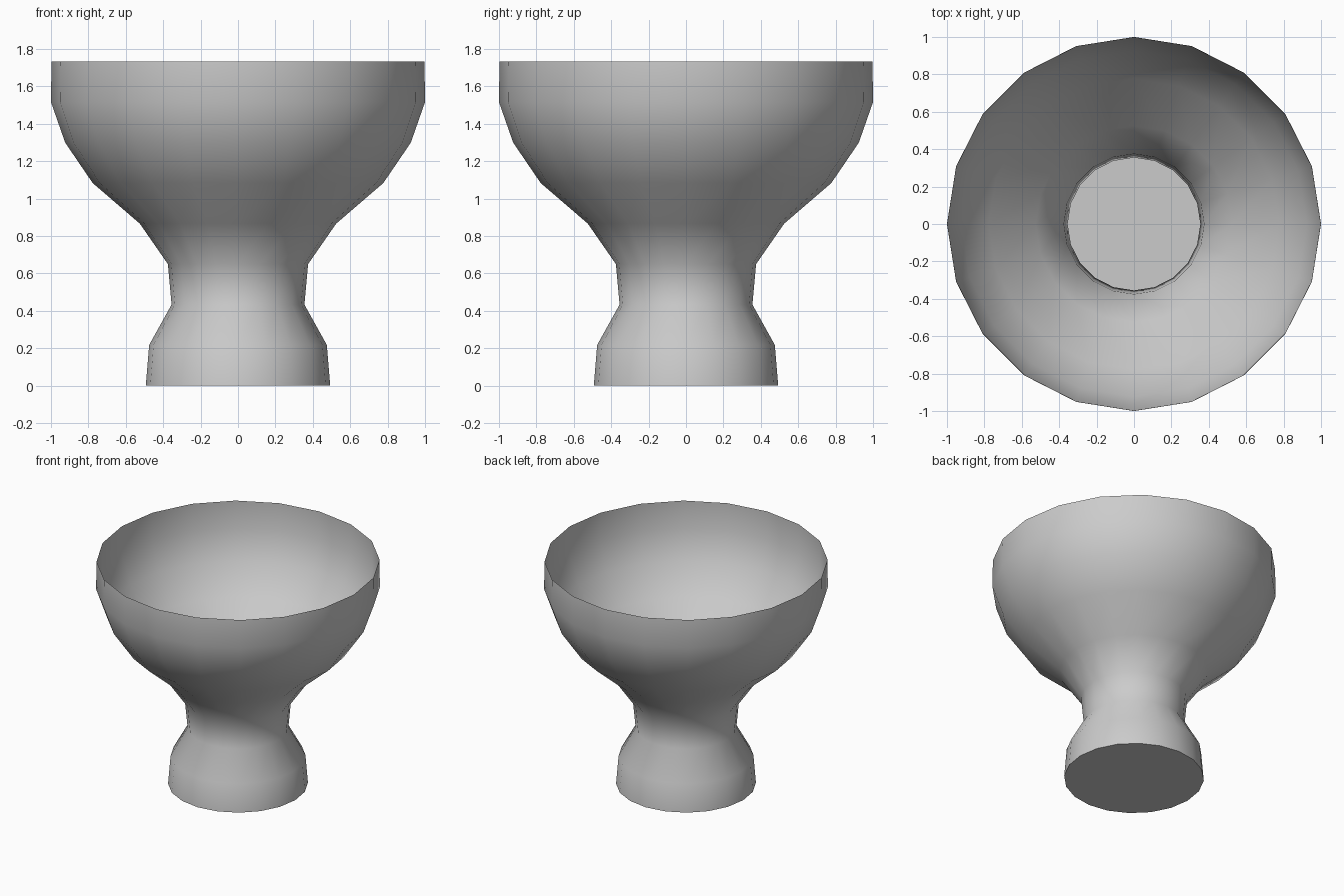
import bpy, bmesh
from math import pi, radians

if "Cube" in bpy.data.objects:
    bpy.data.objects.remove(bpy.data.objects["Cube"])

SIDES = 20


def lathe(name, profile):
    """Revolve (radius, z) points around z; zero radius makes a pole."""
    bm = bmesh.new()
    verts = [bm.verts.new((r, 0, z)) for r, z in profile]
    edges = [bm.edges.new(pair) for pair in zip(verts, verts[1:])]
    bmesh.ops.spin(bm, geom=verts + edges, cent=(0, 0, 0), axis=(0, 0, 1),
                   angle=2 * pi, steps=SIDES, use_duplicate=False)
    bmesh.ops.remove_doubles(bm, verts=bm.verts, dist=1e-4)
    bmesh.ops.dissolve_degenerate(bm, edges=bm.edges, dist=1e-4)
    bmesh.ops.recalc_face_normals(bm, faces=bm.faces)
    # the open shell must face outwards: its base points down
    base = min(bm.faces, key=lambda f: f.calc_center_median().z)
    if base.normal.z > 0:
        bmesh.ops.reverse_faces(bm, faces=bm.faces)
    mesh = bpy.data.meshes.new(name)
    bm.to_mesh(mesh)
    bm.free()
    obj = bpy.data.objects.new(name, mesh)
    bpy.context.collection.objects.link(obj)
    bpy.ops.object.select_all(action='DESELECT')
    obj.select_set(True)
    bpy.context.view_layer.objects.active = obj
    bpy.ops.object.shade_smooth_by_angle(angle=radians(60))
    return obj


# Thin open shell: flat base, waisted foot, flared bowl
lathe("goblet", [(0, 0), (0.493, 0), (0.475, 0.217), (0.355, 0.433),
                 (0.375, 0.65), (0.525, 0.866), (0.777, 1.083),
                 (0.924, 1.299), (1.0, 1.516), (0.997, 1.732)])
